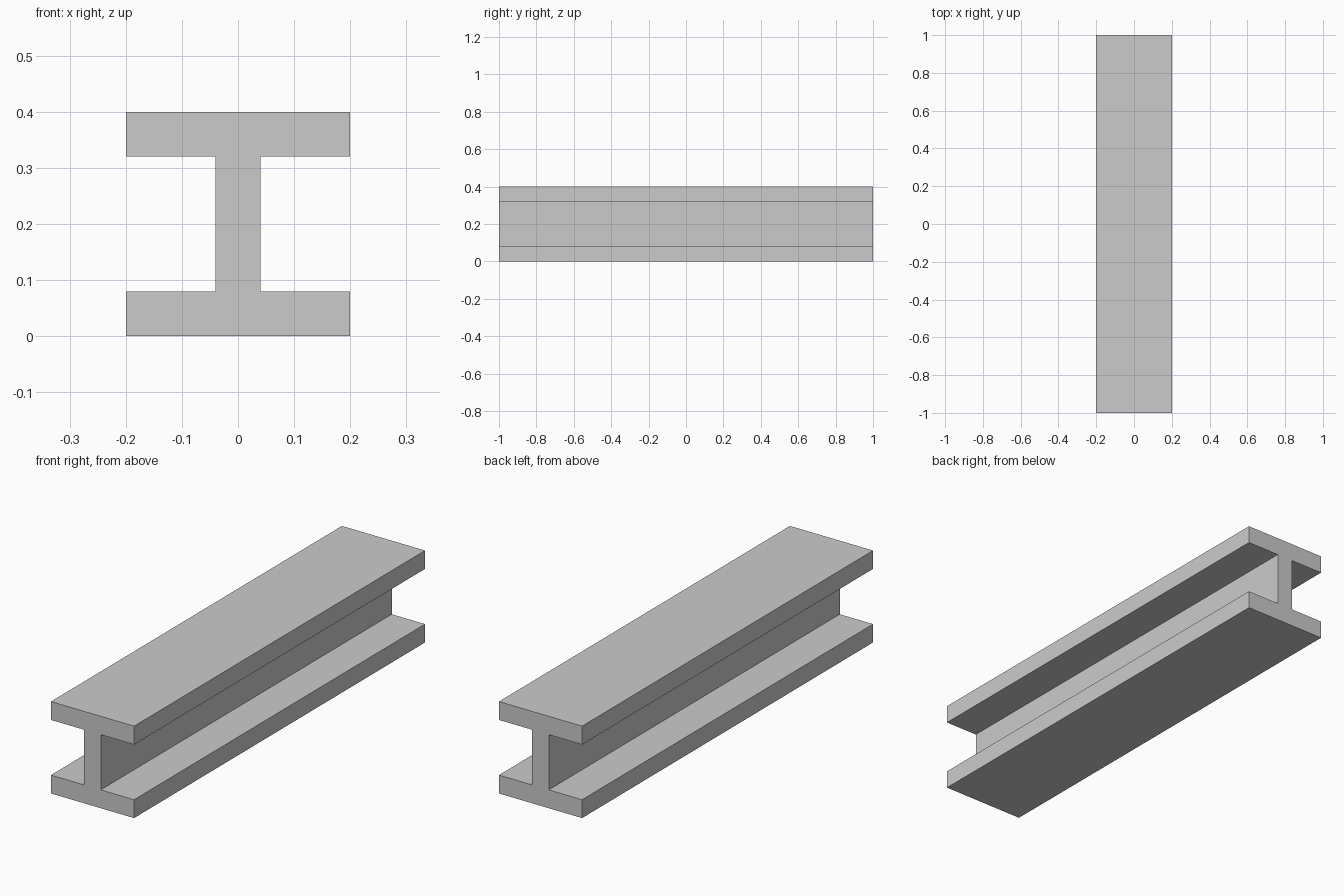
import bpy
import bmesh

if "Cube" in bpy.data.objects:
    bpy.data.objects.remove(bpy.data.objects["Cube"])

LENGTH, HALF_W, HALF_WEB, HEIGHT, FLANGE = 2.0, 0.2, 0.04, 0.4, 0.08

# Right half of the I-shaped cross-section (x, z), bottom to top
half = [(HALF_W, 0), (HALF_W, FLANGE), (HALF_WEB, FLANGE),
        (HALF_WEB, HEIGHT - FLANGE), (HALF_W, HEIGHT - FLANGE), (HALF_W, HEIGHT)]
profile = half + [(-x, z) for x, z in reversed(half)]

# Extrude the section along y
bm = bmesh.new()
face = bm.faces.new([bm.verts.new((x, -LENGTH / 2, z)) for x, z in profile])
result = bmesh.ops.extrude_face_region(bm, geom=[face], use_keep_orig=True)
verts = [g for g in result["geom"] if isinstance(g, bmesh.types.BMVert)]
bmesh.ops.translate(bm, verts=verts, vec=(0, LENGTH, 0))
bmesh.ops.recalc_face_normals(bm, faces=bm.faces)

mesh = bpy.data.meshes.new("i_beam")
bm.to_mesh(mesh)
bm.free()
bpy.context.collection.objects.link(bpy.data.objects.new("i_beam", mesh))
